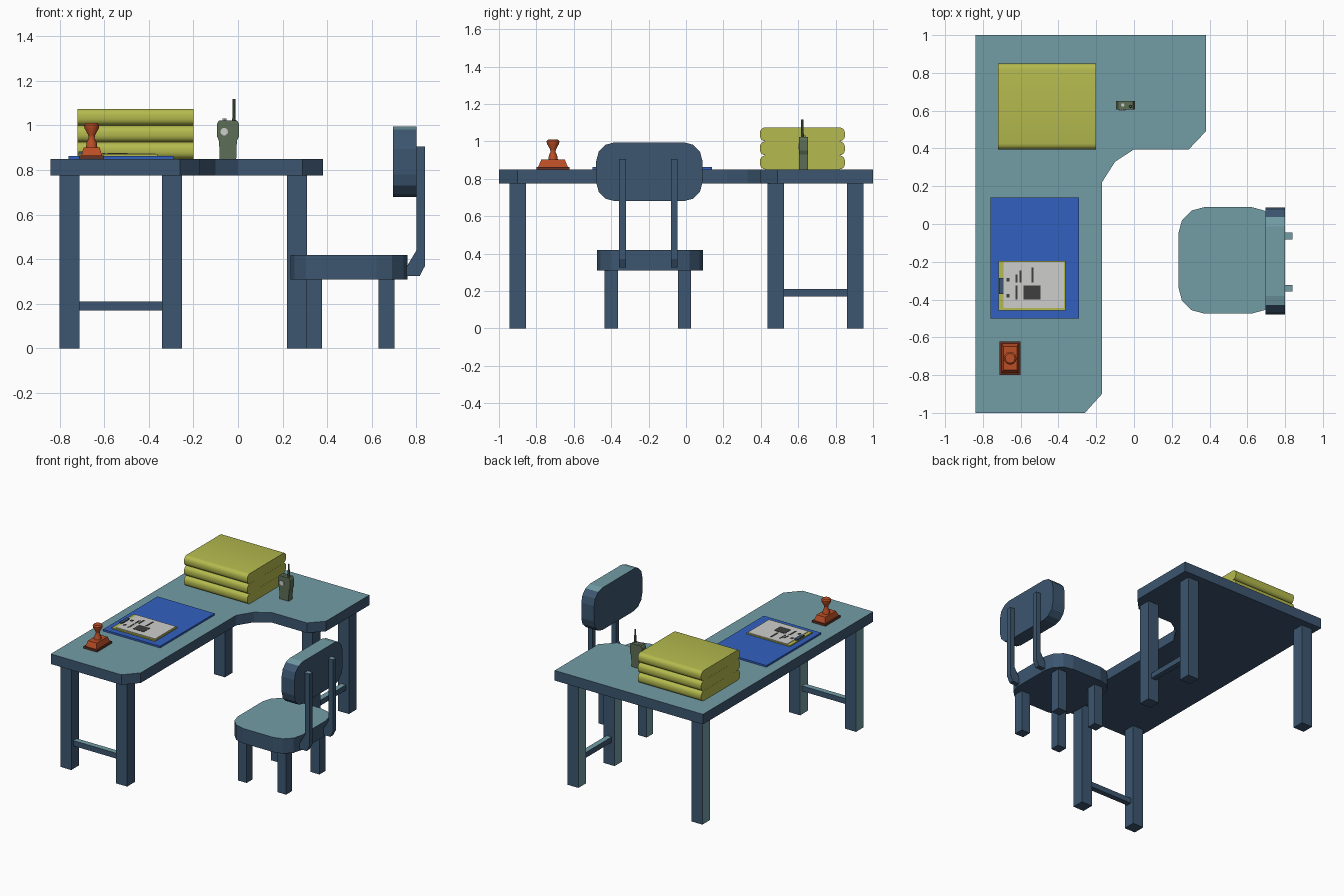
import bpy, bmesh, math
from mathutils import Vector

if "Cube" in bpy.data.objects:
    bpy.data.objects.remove(bpy.data.objects["Cube"])


def material(name, r, g, b):
    lin = lambda c: (c / 255 / 12.92) if c < 11 else ((c / 255 + 0.055) / 1.055) ** 2.4
    m = bpy.data.materials.new(name)
    m.diffuse_color = (lin(r), lin(g), lin(b), 1)
    m.use_nodes = True
    m.node_tree.nodes["Principled BSDF"].inputs["Base Color"].default_value = m.diffuse_color
    return m


TEAL = material("teal", 114, 157, 166)
NAVY = material("navy", 60, 86, 112)
OLIVE = material("yellow olive", 180, 186, 78)
BLUE = material("mat blue", 50, 96, 192)
ORANGE = material("stamp orange", 186, 78, 38)
BROWN = material("dark brown", 100, 50, 38)
PAPER = material("paper", 206, 206, 204)
INK = material("ink", 62, 62, 62)
GREEN = material("radio green", 92, 110, 86)


def finish(name, bm, mats, rule=None, smooth=False):
    bmesh.ops.recalc_face_normals(bm, faces=bm.faces)
    bm.normal_update()
    if rule:
        for f in bm.faces:
            f.material_index = 1 if rule(f.normal) else 0
    me = bpy.data.meshes.new(name)
    bm.to_mesh(me)
    bm.free()
    for m in mats:
        me.materials.append(m)
    ob = bpy.data.objects.new(name, me)
    bpy.context.collection.objects.link(ob)
    if smooth:
        bpy.ops.object.select_all(action='DESELECT')
        ob.select_set(True)
        bpy.context.view_layer.objects.active = ob
        bpy.ops.object.shade_smooth_by_angle(angle=math.radians(40))
    return ob


def prism(name, pts, axis, lo, hi, mats, rule=None, smooth=False):
    """Extrude a 2D outline along an axis: x uses (y,z), y uses (x,z), z uses (x,y)."""
    place = {'x': lambda a, b, c: (c, a, b), 'y': lambda a, b, c: (a, c, b),
             'z': lambda a, b, c: (a, b, c)}[axis]
    bm = bmesh.new()
    face = bm.faces.new([bm.verts.new(place(a, b, lo)) for a, b in pts])
    new = bmesh.ops.extrude_face_region(bm, geom=[face])['geom']
    shift = Vector(place(0, 0, hi - lo))
    for v in new:
        if isinstance(v, bmesh.types.BMVert):
            v.co += shift
    return finish(name, bm, mats, rule, smooth)


def box(name, x, y, z, mats, rule=None):
    return prism(name, [(x[0], y[0]), (x[1], y[0]), (x[1], y[1]), (x[0], y[1])],
                 'z', z[0], z[1], mats, rule)


def rounded(a0, a1, b0, b1, r, seg):
    pts = []
    for i, (a, b) in enumerate([(a1 - r, b1 - r), (a0 + r, b1 - r), (a0 + r, b0 + r), (a1 - r, b0 + r)]):
        for k in range(seg + 1):
            t = math.pi / 2 * (i + k / seg)
            pts.append((a + r * math.cos(t), b + r * math.sin(t)))
    return pts


def lathe(name, rings, cx, cy, n, mat, smooth=False):
    bm = bmesh.new()
    loops = [[bm.verts.new((cx + r * math.cos(2 * math.pi * i / n), cy + r * math.sin(2 * math.pi * i / n), z))
              for i in range(n)] for r, z in rings]
    for a, b in zip(loops, loops[1:]):
        for i in range(n):
            bm.faces.new((a[i], a[(i + 1) % n], b[(i + 1) % n], b[i]))
    bm.faces.new(loops[0])
    bm.faces.new(loops[-1])
    return finish(name, bm, [mat], None, smooth)


WOOD = [NAVY, TEAL]
up = lambda n: n.z > 0.8
leg_rule = lambda n: n.x < -0.8

# Desk: L-shaped top, five legs, two cross bars
desk = [(-0.84, -1), (-0.26, -1), (-0.17, -0.90), (-0.17, 0.22), (-0.10, 0.33), (0, 0.395),
        (0.29, 0.395), (0.38, 0.49), (0.38, 1), (-0.84, 1)]
prism("desk_top", desk, 'z', 0.775, 0.85, WOOD, up)
for i, (x, y) in enumerate([(-0.755, -0.9), (-0.295, -0.9), (0.265, 0.48), (0.265, 0.905), (-0.755, 0.905)]):
    box(f"desk_leg_{i + 1}", (x - 0.045, x + 0.045), (y - 0.045, y + 0.045), (0, 0.775), WOOD, leg_rule)
box("front_cross_bar", (-0.71, -0.34), (-0.92, -0.88), (0.17, 0.21), WOOD, up)
box("side_cross_bar", (0.245, 0.285), (0.525, 0.86), (0.17, 0.21), WOOD, up)

# Chair: seat, legs, backrest and bent supports
prism("seat", rounded(0.235, 0.76, -0.475, 0.09, 0.14, 3), 'z', 0.31, 0.42, WOOD, up)
for x in (0.34, 0.665):
    for y in (-0.4, -0.008):
        box("chair_leg", (x - 0.036, x + 0.036), (y - 0.036, y + 0.036), (0, 0.31), WOOD, leg_rule)
prism("backrest", rounded(-0.48, 0.088, 0.68, 0.995, 0.1, 3), 'x', 0.695, 0.80, WOOD, up)
support = [(0.80, 0.905), (0.838, 0.905), (0.838, 0.37), (0.815, 0.325), (0.755, 0.325),
           (0.755, 0.365), (0.80, 0.44)]
for y in (-0.34, -0.063):
    prism("back_support", support, 'y', y - 0.018, y + 0.018, WOOD, up)

# Stack of three soft-edged folders
for i in range(3):
    z = 0.85 + 0.075 * i
    prism(f"folder_{i + 1}", rounded(0.395, 0.85, z, z + 0.0745, 0.03, 4), 'x', -0.72, -0.20,
          [OLIVE], smooth=True)

# Desk mat and clipboard
box("desk_mat", (-0.76, -0.29), (-0.50, 0.14), (0.85, 0.863), [BLUE])
box("clipboard", (-0.718, -0.362), (-0.458, -0.195), (0.863, 0.871), [OLIVE])
box("paper_sheet", (-0.692, -0.370), (-0.444, -0.200), (0.871, 0.875), [PAPER])
box("clip", (-0.715, -0.690), (-0.37, -0.287), (0.871, 0.882), [NAVY])
marks = [(-0.585, -0.495, -0.40, -0.325), (-0.543, -0.532, -0.31, -0.23), (-0.607, -0.596, -0.31, -0.245),
         (-0.628, -0.617, -0.31, -0.267), (-0.628, -0.617, -0.40, -0.325),
         (-0.675, -0.658, -0.305, -0.285), (-0.675, -0.658, -0.39, -0.37)]
for x0, x1, y0, y1 in marks:
    box("paper_mark", (x0, x1), (y0, y1), (0.875, 0.877), [INK])

# Rubber stamp: pad, tapered body, turned handle
box("stamp_pad", (-0.712, -0.60), (-0.80, -0.622), (0.85, 0.864), [BROWN])
body = box("stamp_body", (-0.702, -0.61), (-0.79, -0.632), (0.864, 0.902), [ORANGE])
for v in body.data.vertices:
    if v.co.z > 0.89:
        v.co.x += 0.010 * (1 if v.co.x < -0.656 else -1)
        v.co.y += 0.016 * (1 if v.co.y < -0.711 else -1)
lathe("stamp_handle", [(0.026, 0.90), (0.022, 0.925), (0.013, 0.943), (0.016, 0.958), (0.033, 0.988),
                       (0.034, 1.002), (0.026, 1.01)], -0.656, -0.711, 12, ORANGE, True)

# Hand radio: body, speaker disc, knob, side button, antenna
half = [(0.037, 0.85), (0.040, 0.93), (0.049, 0.95), (0.049, 1.008), (0.040, 1.023)]
outline = [(-0.045 + a, z) for a, z in half] + [(-0.045 - a, z) for a, z in reversed(half)]
prism("radio_body", outline, 'y', 0.605, 0.652, [GREEN])
disc = [(-0.062 + 0.017 * math.cos(t * math.pi / 5), 0.972 + 0.017 * math.sin(t * math.pi / 5)) for t in range(10)]
prism("radio_speaker", disc, 'y', 0.601, 0.605, [PAPER])
lathe("radio_knob", [(0.009, 1.02), (0.009, 1.03)], -0.06, 0.63, 8, PAPER)
lathe("radio_antenna", [(0.008, 1.02), (0.006, 1.118)], -0.018, 0.622, 8, GREEN)
